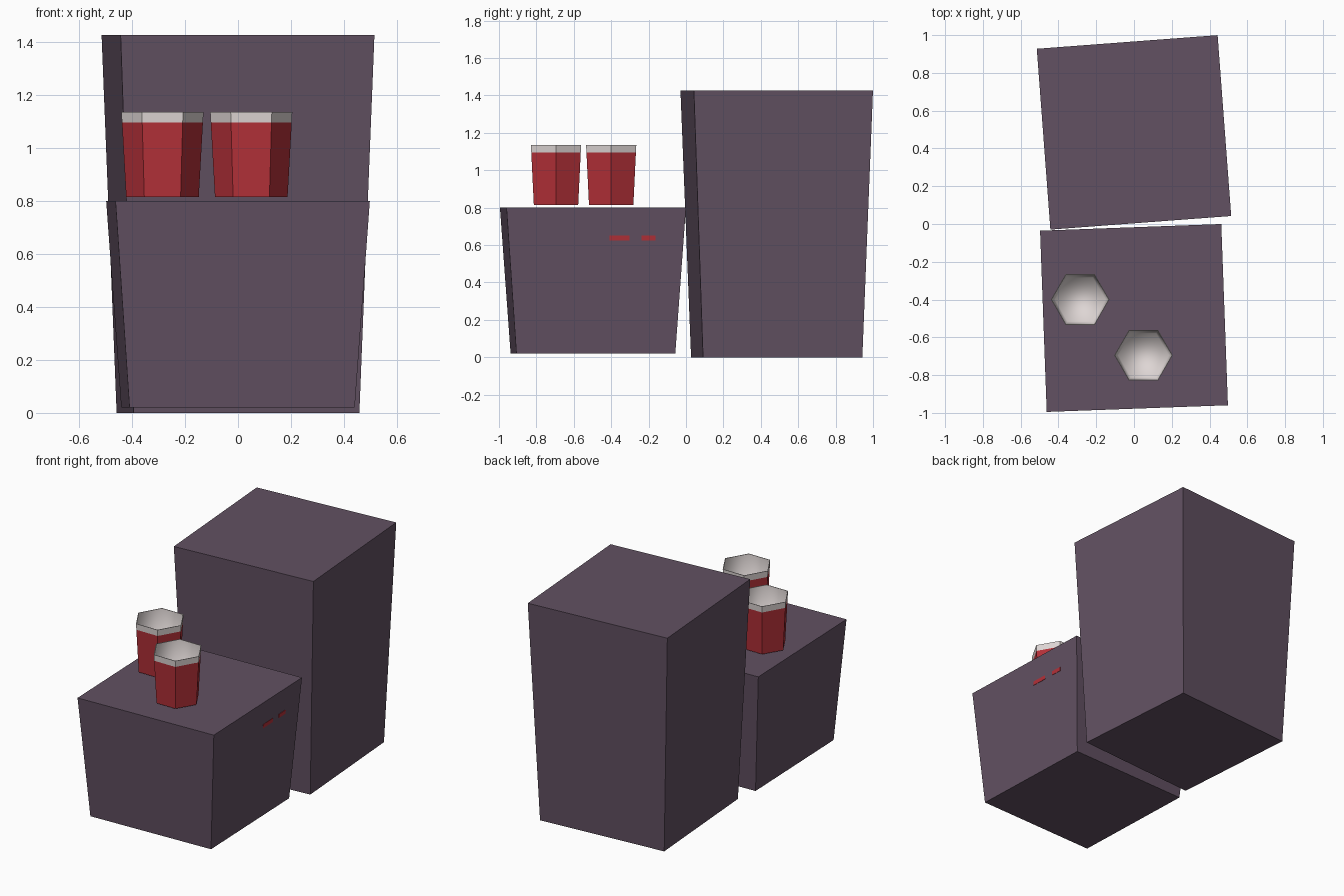
import bpy, bmesh, math

if "Cube" in bpy.data.objects:
    bpy.data.objects.remove(bpy.data.objects["Cube"])


def material(name, rgb):
    m = bpy.data.materials.new(name)
    m.diffuse_color = (*rgb, 1)
    m.use_nodes = True
    m.node_tree.nodes["Principled BSDF"].inputs["Base Color"].default_value = m.diffuse_color
    return m


PLUM = material("dark_plum", (0.122, 0.082, 0.122))
RED = material("cup_red", (0.456, 0.03, 0.04))
WHITE = material("warm_white", (0.73, 0.67, 0.66))


def finish(name, bm, mats, loc=(0, 0, 0), turn=0):
    me = bpy.data.meshes.new(name)
    bm.to_mesh(me)
    bm.free()
    for m in mats:
        me.materials.append(m)
    ob = bpy.data.objects.new(name, me)
    ob.location = loc
    ob.rotation_euler.z = math.radians(turn)
    bpy.context.collection.objects.link(ob)
    return ob


def crate(name, y, z0, z1, low, high, turn):
    """Box that widens towards the top."""
    bm = bmesh.new()
    bmesh.ops.create_cube(bm, size=2)
    for v in bm.verts:
        top = v.co.z > 0
        half = high if top else low
        v.co = (v.co.x * half, v.co.y * half, z1 if top else z0)
    return finish(name, bm, [PLUM], (0, y, 0), turn)


def cup(name, x, y):
    """Hollow six-sided cup: red outside, white rim band and inside."""
    profile = [(0.137, 0.815), (0.1527, 1.095), (0.155, 1.135),
               (0.151, 1.135), (0.134, 0.822)]
    bm = bmesh.new()
    rings = [[bm.verts.new((r * math.cos(i * math.pi / 3),
                            r * math.sin(i * math.pi / 3), z))
              for i in range(6)] for r, z in profile]
    for k in range(4):
        a, b = rings[k], rings[k + 1]
        for i in range(6):
            j = (i + 1) % 6
            f = bm.faces.new((a[i], a[j], b[j], b[i]))
            f.material_index = 0 if k == 0 else 1
            f.smooth = k == 3
    bm.faces.new(rings[0][::-1])
    floor = bm.faces.new(rings[-1])
    floor.material_index = 1
    floor.smooth = True
    return finish(name, bm, [RED, WHITE], (x, y, 0))


def mark(name, y, length):
    """Thin red plate on the sloping right side of the low crate."""
    bm = bmesh.new()
    bmesh.ops.create_cube(bm, size=1)
    for v in bm.verts:
        z = 0.638 + v.co.z * 0.026
        side = 0.425 + 0.055 * (z - 0.02) / 0.78
        v.co = (side + v.co.x * 0.004, y + v.co.y * length, z)
    return finish(name, bm, [RED], (0, -0.4975, 0), 2.1)


# Crates
crate("tall_crate", 0.485, 0.0, 1.425, 0.427, 0.48, 4.3)
crate("low_crate", -0.4975, 0.02, 0.80, 0.425, 0.48, 2.1)

# Cups on the low crate
cup("cup_left", -0.285, -0.40)
cup("cup_right", 0.05, -0.695)

# Small red marks on the right side
mark("mark_front", 0.125, 0.105)
mark("mark_back", 0.28, 0.075)
